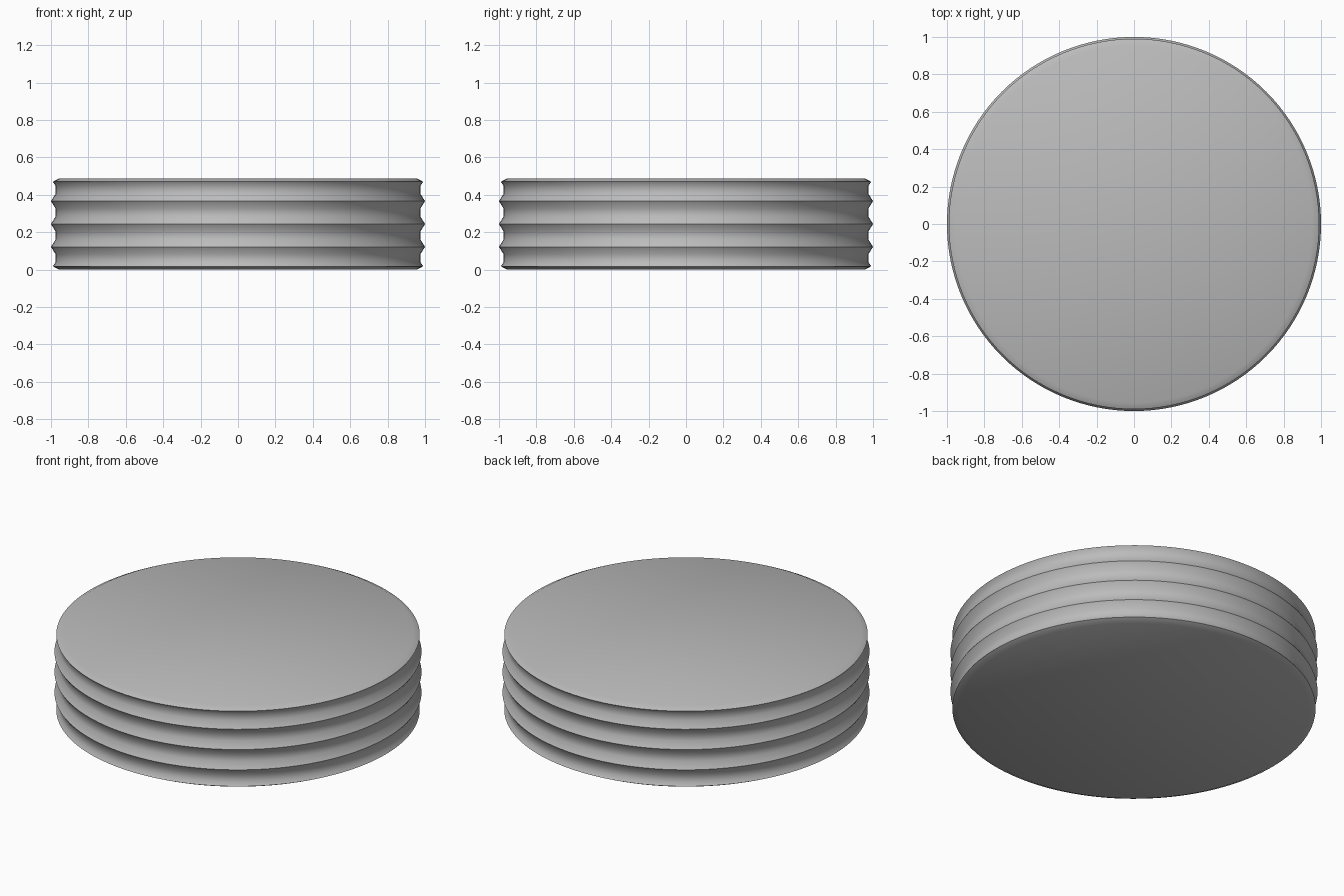
import bpy, bmesh, math

cube = bpy.data.objects.get("Cube")
if cube:
    bpy.data.objects.remove(cube, do_unlink=True)

# Plain grey material
grey = bpy.data.materials.new("light_grey")
grey.use_nodes = True
colour = (0.5, 0.5, 0.5, 1)
grey.diffuse_color = colour
grey.node_tree.nodes["Principled BSDF"].inputs["Base Color"].default_value = colour

# Profile: bevelled lower rim, three evenly spaced ridges, bevelled upper rim
HEIGHT, GROOVE, RIM, RIDGE = 0.488, 0.975, 0.99, 1.0
profile = [(0.955, 0), (RIM, 0.018), (GROOVE, 0.04)]
for i in range(1, 4):
    z = HEIGHT * i / 4
    profile += [(GROOVE, z - 0.04), (RIDGE, z), (GROOVE, z + 0.04)]
profile += [(GROOVE, HEIGHT - 0.04), (RIM, HEIGHT - 0.018), (0.955, HEIGHT)]

# Ribbed disc, revolved around z
SIDES = 128
bm = bmesh.new()
rings = []
for r, z in profile:
    angles = [math.tau * k / SIDES for k in range(SIDES)]
    rings.append([bm.verts.new((r * math.cos(a), r * math.sin(a), z)) for a in angles])
for low, high in zip(rings, rings[1:]):
    for k in range(SIDES):
        n = (k + 1) % SIDES
        bm.faces.new((low[k], low[n], high[n], high[k]))
bm.faces.new(rings[-1])
bm.faces.new(rings[0][::-1])

mesh = bpy.data.meshes.new("ribbed_disc")
bm.to_mesh(mesh)
bm.free()
mesh.materials.append(grey)
disc = bpy.data.objects.new("ribbed_disc", mesh)
bpy.context.collection.objects.link(disc)

# Smooth round the disc, crisp along the ridges
bpy.ops.object.select_all(action="DESELECT")
disc.select_set(True)
bpy.context.view_layer.objects.active = disc
bpy.ops.object.shade_smooth_by_angle(angle=math.radians(40))
